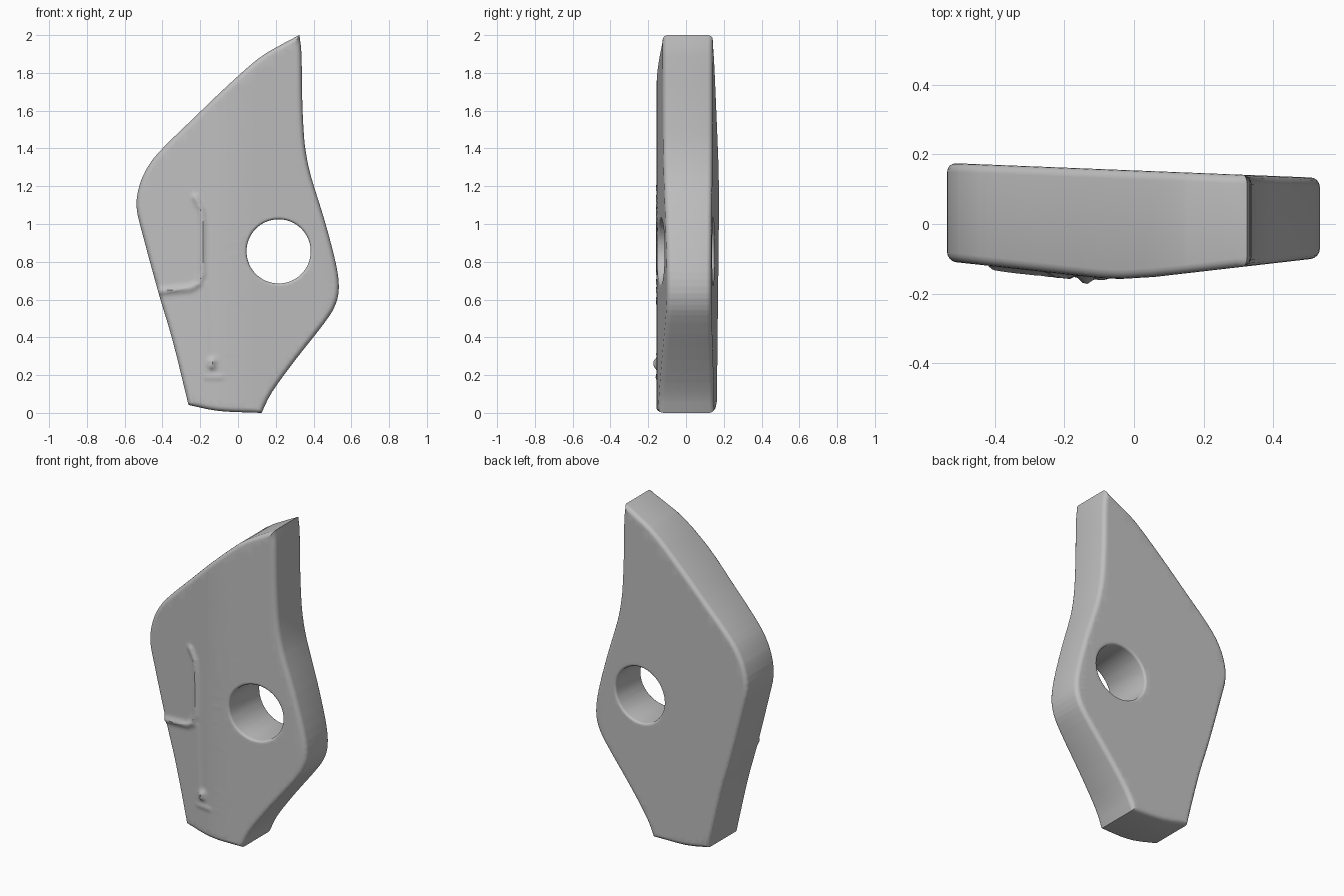
import bpy, bmesh, math
from mathutils import Vector

cube = bpy.data.objects.get("Cube")
if cube:
    bpy.data.objects.remove(cube, do_unlink=True)

HALF = 0.15      # half thickness before the faces are shaped
ROUND = 0.026    # edge rounding radius

# Outline in x, z: three smooth runs meeting at sharp corners
left_run = [(.325, 2), (.23, 1.95), (.10, 1.87), (-.09, 1.70), (-.23, 1.565),
            (-.39, 1.41), (-.47, 1.315), (-.52, 1.21), (-.537, 1.09),
            (-.505, .945), (-.415, .615), (-.347, .387), (-.262, .042)]
bottom_run = [(-.262, .042), (-.1, .01), (.125, 0)]
right_run = [(.125, 0), (.18, .11), (.30, .276), (.458, .477), (.516, .573),
             (.534, .668), (.516, .80), (.458, 1.02), (.384, 1.26),
             (.357, 1.395), (.347, 1.50), (.34, 1.66), (.336, 1.9), (.325, 2)]


def smooth_run(points, steps=3):
    """Sample a spline through the points, leaving out the last one."""
    p = [Vector(q) for q in points]
    p = [2 * p[0] - p[1]] + p + [2 * p[-1] - p[-2]]
    out = []
    for a, b, c, d in zip(p, p[1:], p[2:], p[3:]):
        for i in range(steps):
            t = i / steps
            out.append(0.5 * (2 * b + (c - a) * t + (2 * a - 5 * b + 4 * c - d) * t * t
                              + (3 * b - a - 3 * c + d) * t ** 3))
    return out


def inset(loop, amount):
    """Move a loop towards its left-hand side."""
    out = []
    for i, p in enumerate(loop):
        before = (p - loop[i - 1]).normalized()
        after = (loop[(i + 1) % len(loop)] - p).normalized()
        along = (before + after).normalized()
        out.append(p + Vector((-along.y, along.x)) * amount)
    return out


def wall(bm, loop, radius):
    """Rounded wall through the thickness; returns its front and back rims."""
    arc = [math.radians(a) for a in (0, 22, 45, 68, 90)]
    layers = [(radius * (1 - math.sin(a)), -HALF + radius * (1 - math.cos(a))) for a in arc]
    layers += [(d, -y) for d, y in reversed(layers)]
    rings = [[bm.verts.new((p.x, y, p.y)) for p in inset(loop, d)] for d, y in layers]
    n = len(loop)
    for r, s in zip(rings, rings[1:]):
        for i in range(n):
            j = (i + 1) % n
            bm.faces.new((r[i], r[j], s[j], s[i]))
    return [[bm.edges.get((r[i], r[(i + 1) % n])) for i in range(n)]
            for r in (rings[0], rings[-1])]


def distance(p, path):
    """Distance from a point to a polyline."""
    best = 9
    for a, b in zip(path, path[1:]):
        a, b = Vector(a), Vector(b)
        t = max(0, min(1, (p - a).dot(b - a) / (b - a).length_squared))
        best = min(best, (p - a - (b - a) * t).length)
    return best


# Raised details on the front: path, height, width
details = [
    ([(-.225, 1.14), (-.195, 1.08), (-.188, 1), (-.19, .74), (-.205, .685),
      (-.25, .66), (-.43, .64)], .013, .017),
    ([(-.18, .68), (-.165, .22)], .004, .016),
    ([(-.17, .19), (-.09, .19)], .006, .013),
    ([(-.14, .25), (-.138, .27)], .022, .02),
]
ridge = [(-.6, -.1), (-.1, -.155), (-.04, -.158), (.06, -.152), (.6, -.09)]


def front_y(x, z):
    for (x0, y0), (x1, y1) in zip(ridge, ridge[1:]):
        if x0 <= x <= x1:
            y = y0 + (y1 - y0) * (x - x0) / (x1 - x0)
            break
    p = Vector((x, z))
    return y - max(h * math.exp(-(distance(p, path) / w) ** 2) for path, h, w in details)


def back_y(x):
    return .154 - .04 * x


# Body: outer wall, round hole, and the two flat caps
bm = bmesh.new()
outline = smooth_run(left_run) + smooth_run(bottom_run) + smooth_run(right_run)
hole = [Vector((.215 + .17 * math.cos(-a * math.tau / 64),
                .855 + .17 * math.sin(-a * math.tau / 64))) for a in range(64)]
outer_rims = wall(bm, outline, ROUND)
hole_rims = wall(bm, hole, .014)
for rim_a, rim_b in zip(outer_rims, hole_rims):
    bmesh.ops.triangle_fill(bm, edges=rim_a + rim_b, use_beauty=True)


# Cut a grid into the body, finer around the raised details
def cut(position, axis):
    bmesh.ops.bisect_plane(bm, geom=bm.verts[:] + bm.edges[:] + bm.faces[:], dist=.0005,
                           plane_co=axis * position, plane_no=axis)


X, Z = Vector((1, 0, 0)), Vector((0, 0, 1))
for i in range(33):
    cut(-.46 + i * .0125, X)
for i in range(10):
    cut(i * .05, X)
for i in range(84):
    cut(.15 + i * .0125, Z)
for i in range(9):
    cut(1.25 + i * .08, Z)

# Shape the front ridge and the slanted back
for v in bm.verts:
    if v.co.y < 0:
        v.co.y += HALF + front_y(v.co.x, v.co.z)
    else:
        v.co.y += back_y(v.co.x) - HALF
bmesh.ops.recalc_face_normals(bm, faces=bm.faces[:])

mesh = bpy.data.meshes.new("plate_body")
bm.to_mesh(mesh)
bm.free()
body = bpy.data.objects.new("plate_body", mesh)
bpy.context.collection.objects.link(body)

# Plain grey
grey = bpy.data.materials.new("plain_grey")
grey.use_nodes = True
colour = (.52, .52, .52, 1)
grey.diffuse_color = colour
grey.node_tree.nodes["Principled BSDF"].inputs["Base Color"].default_value = colour
mesh.materials.append(grey)

bpy.ops.object.select_all(action='DESELECT')
body.select_set(True)
bpy.context.view_layer.objects.active = body
bpy.ops.object.shade_smooth_by_angle(angle=math.radians(38))
